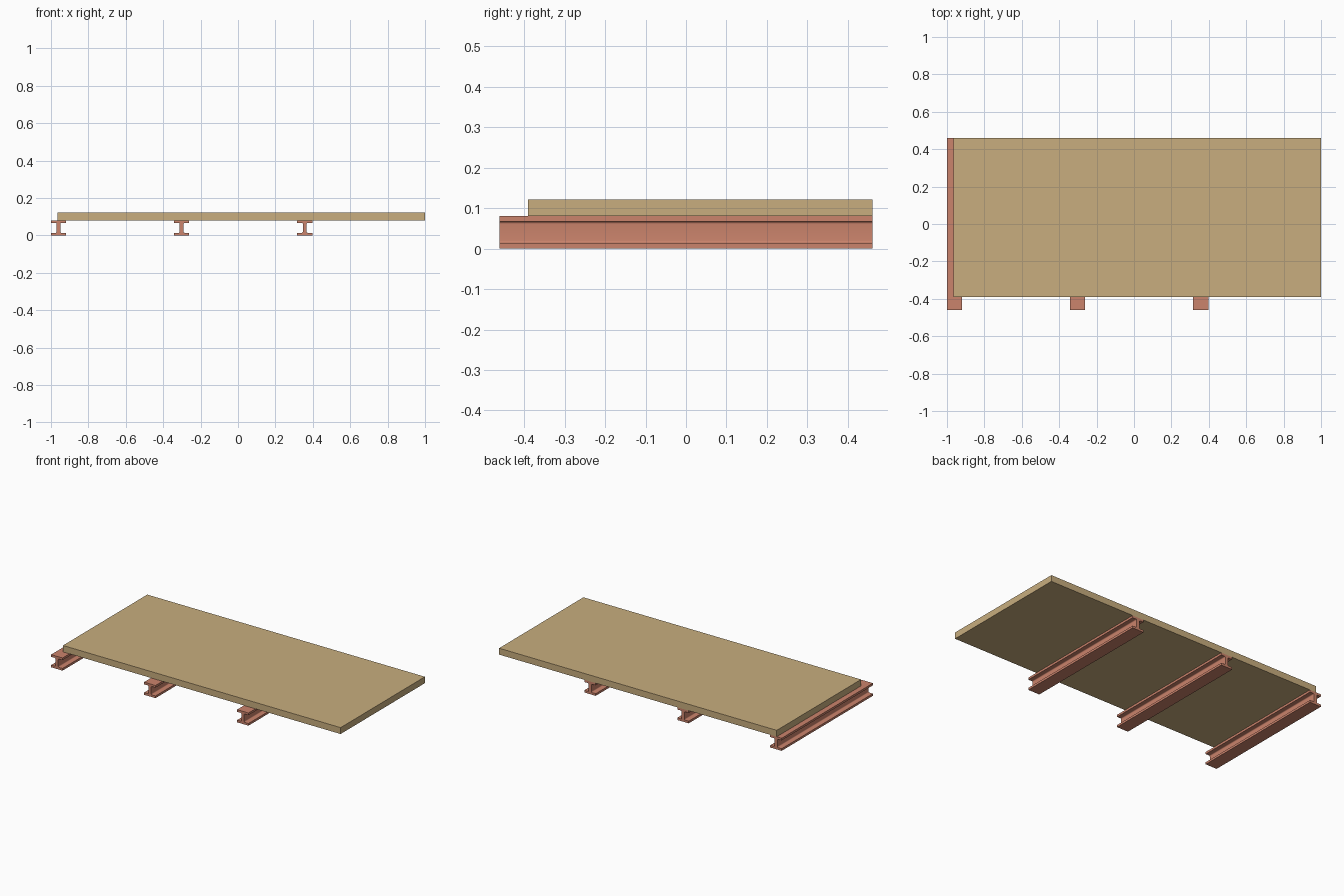
import bpy, bmesh, math

if "Cube" in bpy.data.objects:
    bpy.data.objects.remove(bpy.data.objects["Cube"])

B, H, TF, TW, R = 0.081, 0.081, 0.014, 0.020, 0.006   # beam section
Y0, Y1 = -0.461, 0.461


def material(name, color):
    m = bpy.data.materials.new(name)
    m.diffuse_color = color
    m.use_nodes = True
    m.node_tree.nodes["Principled BSDF"].inputs["Base Color"].default_value = m.diffuse_color
    return m


def finish(name, bm, mat):
    bmesh.ops.recalc_face_normals(bm, faces=bm.faces)
    me = bpy.data.meshes.new(name)
    bm.to_mesh(me)
    bm.free()
    me.materials.append(mat)
    ob = bpy.data.objects.new(name, me)
    bpy.context.collection.objects.link(ob)
    return ob


def beam_profile():
    # Upper right quarter, with a rounded fillet between flange and web
    cx, cz = TW / 2 + R, H / 2 - TF - R
    q = [(B / 2, H / 2), (B / 2, H / 2 - TF)]
    for i in range(7):
        a = math.pi / 2 + i * math.pi / 12
        q.append((cx + R * math.cos(a), cz + R * math.sin(a)))
    right = q + [(x, -z) for x, z in reversed(q)]
    return right + [(-x, z) for x, z in reversed(right)]


def beam(name, x, mat):
    bm = bmesh.new()
    face = bm.faces.new([bm.verts.new((x + px, Y0, H / 2 + pz))
                         for px, pz in beam_profile()])
    ext = bmesh.ops.extrude_face_region(bm, geom=[face], use_keep_orig=True)
    verts = [v for v in ext["geom"] if isinstance(v, bmesh.types.BMVert)]
    bmesh.ops.translate(bm, verts=verts, vec=(0, Y1 - Y0, 0))
    ob = finish(name, bm, mat)
    bpy.ops.object.select_all(action='DESELECT')
    bpy.context.view_layer.objects.active = ob
    ob.select_set(True)
    bpy.ops.object.shade_smooth_by_angle(angle=math.radians(30))


steel = material("red_steel", (0.60, 0.23, 0.15, 1))
wood = material("tan_board", (0.58, 0.42, 0.21, 1))

# Three evenly spaced I-beams
for i in range(3):
    beam(f"beam_{i + 1}", -1 + B / 2 + i * 0.658, steel)

# Deck slab resting on the beams
bm = bmesh.new()
bmesh.ops.create_cube(bm, size=1)
bmesh.ops.scale(bm, verts=bm.verts, vec=(1.965, 0.852, 0.041))
bmesh.ops.translate(bm, verts=bm.verts, vec=(0.0175, 0.035, H + 0.0205))
finish("deck_slab", bm, wood)
